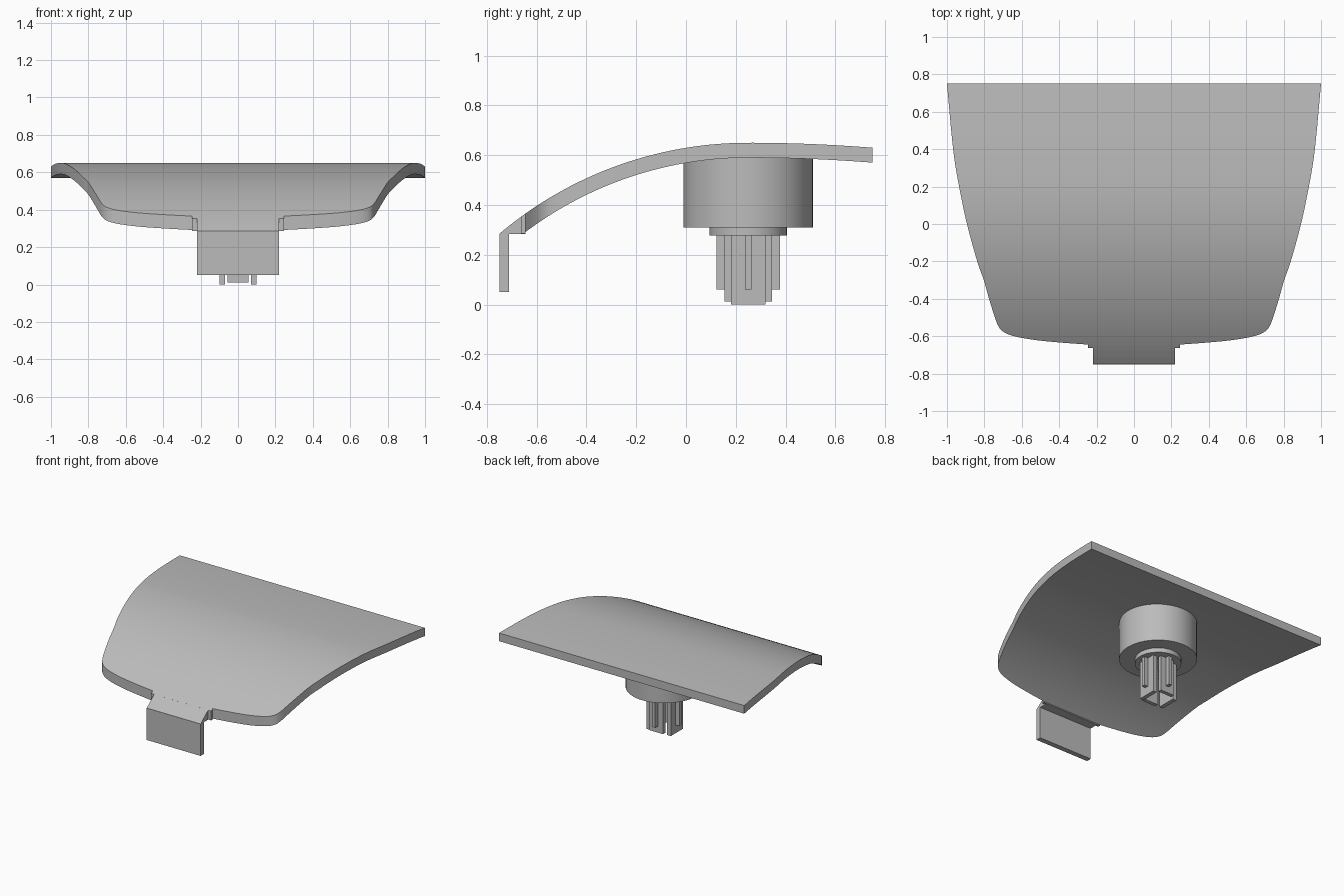
import bpy, bmesh, math
from mathutils import Vector

cube = bpy.data.objects.get("Cube")
if cube:
    bpy.data.objects.remove(cube, do_unlink=True)

grey = bpy.data.materials.new("plain grey")
grey.use_nodes = True
grey.diffuse_color = (0.5, 0.5, 0.5, 1)
grey.node_tree.nodes["Principled BSDF"].inputs["Base Color"].default_value = (0.5, 0.5, 0.5, 1)

CREST = 0.25      # y of the highest line of the plate, and of the mounting axis
RADIUS = 1.55     # bend of the front slope
THICK = 0.06


def finish(name, bm, smooth=False):
    bmesh.ops.recalc_face_normals(bm, faces=bm.faces)
    mesh = bpy.data.meshes.new(name)
    bm.to_mesh(mesh)
    bm.free()
    mesh.materials.append(grey)
    obj = bpy.data.objects.new(name, mesh)
    bpy.context.collection.objects.link(obj)
    if smooth:
        bpy.ops.object.select_all(action='DESELECT')
        obj.select_set(True)
        bpy.context.view_layer.objects.active = obj
        bpy.ops.object.shade_smooth_by_angle(angle=math.radians(30))
    return obj


def height(y, depth=0):
    d = y - CREST
    if d > 0:
        return 0.65 - depth - 0.08 * d * d
    r = RADIUS - depth
    return 0.65 - RADIUS + math.sqrt(r * r - d * d)


def loft(name, rows, smooth=False):
    """Symmetric solid from rows of (y, half width, bottom z, top z)."""
    bm = bmesh.new()
    rings = []
    for y, w, low, high in rows:
        corners = ((-w, low), (w, low), (w, high), (-w, high))
        rings.append([bm.verts.new((x, y, z)) for x, z in corners])
    for a, b in zip(rings, rings[1:]):
        for i in range(4):
            j = (i + 1) % 4
            bm.faces.new((a[i], a[j], b[j], b[i]))
    bm.faces.new(rings[0])
    bm.faces.new(rings[-1])
    return finish(name, bm, smooth)


def spline(points, steps):
    pts = [Vector(p) for p in points]
    pts = [2 * pts[0] - pts[1]] + pts + [2 * pts[-1] - pts[-2]]
    out = []
    for a, b, c, d in zip(pts, pts[1:], pts[2:], pts[3:]):
        for k in range(steps):
            t = k / steps
            out.append(0.5 * (2 * b + (c - a) * t + (2 * a - 5 * b + 4 * c - d) * t * t
                              + (3 * b - a - 3 * c + d) * t ** 3))
    return out + [pts[-2]]


def cylinder(name, radius, low, high):
    bm = bmesh.new()
    bmesh.ops.create_cone(bm, cap_ends=True, segments=64, radius1=radius,
                          radius2=radius, depth=high - low)
    bmesh.ops.translate(bm, verts=bm.verts, vec=(0, CREST, (low + high) / 2))
    return finish(name, bm, True)


def box(name, x0, x1, y0, y1, z0, z1):
    bm = bmesh.new()
    bmesh.ops.create_cube(bm, size=1)
    for v in bm.verts:
        v.co = ((x0 + x1) / 2 + v.co.x * (x1 - x0), (y0 + y1) / 2 + v.co.y * (y1 - y0),
                (z0 + z1) / 2 + v.co.z * (z1 - z0))
    return finish(name, bm)


# Curved plate, tapering forward with rounded front corners
outline = [(0.75, 1.0), (0.4, 0.967), (0.2, 0.935), (0, 0.893), (-0.2, 0.838),
           (-0.3, 0.803), (-0.4, 0.775), (-0.48, 0.75), (-0.54, 0.728), (-0.575, 0.7),
           (-0.6, 0.64), (-0.62, 0.53), (-0.634, 0.39), (-0.645, 0.24)]
loft("curved_plate", [(y, w, height(y, THICK), height(y)) for y, w in spline(outline, 5)], True)

# Front tab: stepped root, sloping neck and hanging lip
TAB, BACK, FRONT, LEDGE = 0.22, -0.645, -0.75, 0.285
loft("tab_root", [(y, 0.245, LEDGE, height(y)) for y in (BACK, -0.662)])
loft("tab_neck", [(y, TAB, LEDGE - 0.001, height(y)) for y in (BACK, -0.68, -0.712, -0.749)])
box("tab_lip", -TAB, TAB, FRONT, -0.712, 0.05, LEDGE)

# Mounting boss and its collar beneath the plate
cylinder("mounting_boss", 0.26, 0.31, 0.6)
cylinder("boss_collar", 0.155, 0.277, 0.32)

# Split plug: four walls, each with a shorter outer rib
TOP = 0.28
for side, label in ((-1, "right"), (1, "left")):
    wall = sorted((side * 0.07, side * 0.1))
    rib = sorted((side * 0.09, side * 0.13))
    box(label + "_plug_wall", *wall, CREST - 0.07, CREST + 0.07, 0, TOP)
    box(label + "_plug_rib", *rib, CREST - 0.0135, CREST + 0.0135, 0.06, TOP)
for side, label in ((-1, "front"), (1, "back")):
    wall = sorted((CREST + side * 0.068, CREST + side * 0.096))
    rib = sorted((CREST + side * 0.09, CREST + side * 0.128))
    box(label + "_plug_wall", -0.055, 0.055, *wall, 0.012, TOP)
    box(label + "_plug_rib", -0.0135, 0.0135, *rib, 0.06, TOP)
